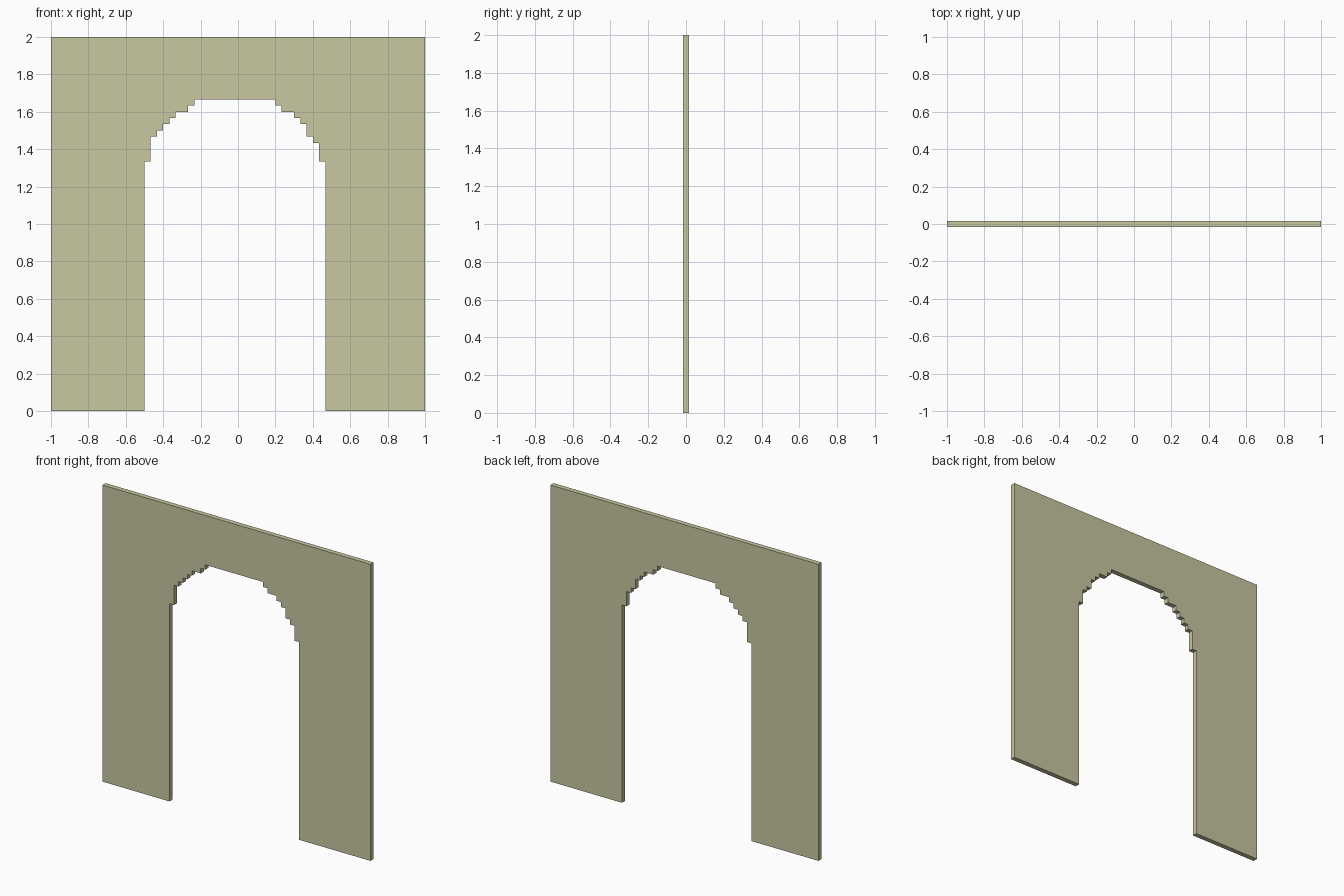
import bpy
import bmesh

if "Cube" in bpy.data.objects:
    bpy.data.objects.remove(bpy.data.objects["Cube"])

U = 1 / 30  # step size of the stair-stepped arch

# one flat stone colour
stone = bpy.data.materials.new("pale_olive_stone")
stone.diffuse_color = (0.578, 0.571, 0.356, 1)
stone.use_nodes = True
stone.node_tree.nodes["Principled BSDF"].inputs["Base Color"].default_value = stone.diffuse_color

# arch steps in units: (column edge x, height reached there)
left = [(-15, 40), (-14, 44), (-13, 45), (-12, 46), (-11, 47), (-10, 48), (-8, 49), (-7, 50)]
right = [(6, 49), (7, 48), (9, 47), (10, 46), (11, 44), (12, 43), (13, 40), (14, 0)]

# outline: outer frame, then the opening stepped from left foot to right foot
outline = [(30, 0), (30, 60), (-30, 60), (-30, 0)]
z = 0
for x, top in left + right:
    outline += [(x, z), (x, top)]
    z = top

# wall panel: extrude the outline through its thickness
bm = bmesh.new()
face = bm.faces.new([bm.verts.new((x * U, -U / 2, z * U)) for x, z in outline])
ext = bmesh.ops.extrude_face_region(bm, geom=[face])
moved = [v for v in ext["geom"] if isinstance(v, bmesh.types.BMVert)]
bmesh.ops.translate(bm, verts=moved, vec=(0, U, 0))
bmesh.ops.recalc_face_normals(bm, faces=bm.faces)
mesh = bpy.data.meshes.new("arched_wall")
bm.to_mesh(mesh)
bm.free()
mesh.materials.append(stone)
wall = bpy.data.objects.new("arched_wall", mesh)
bpy.context.collection.objects.link(wall)
